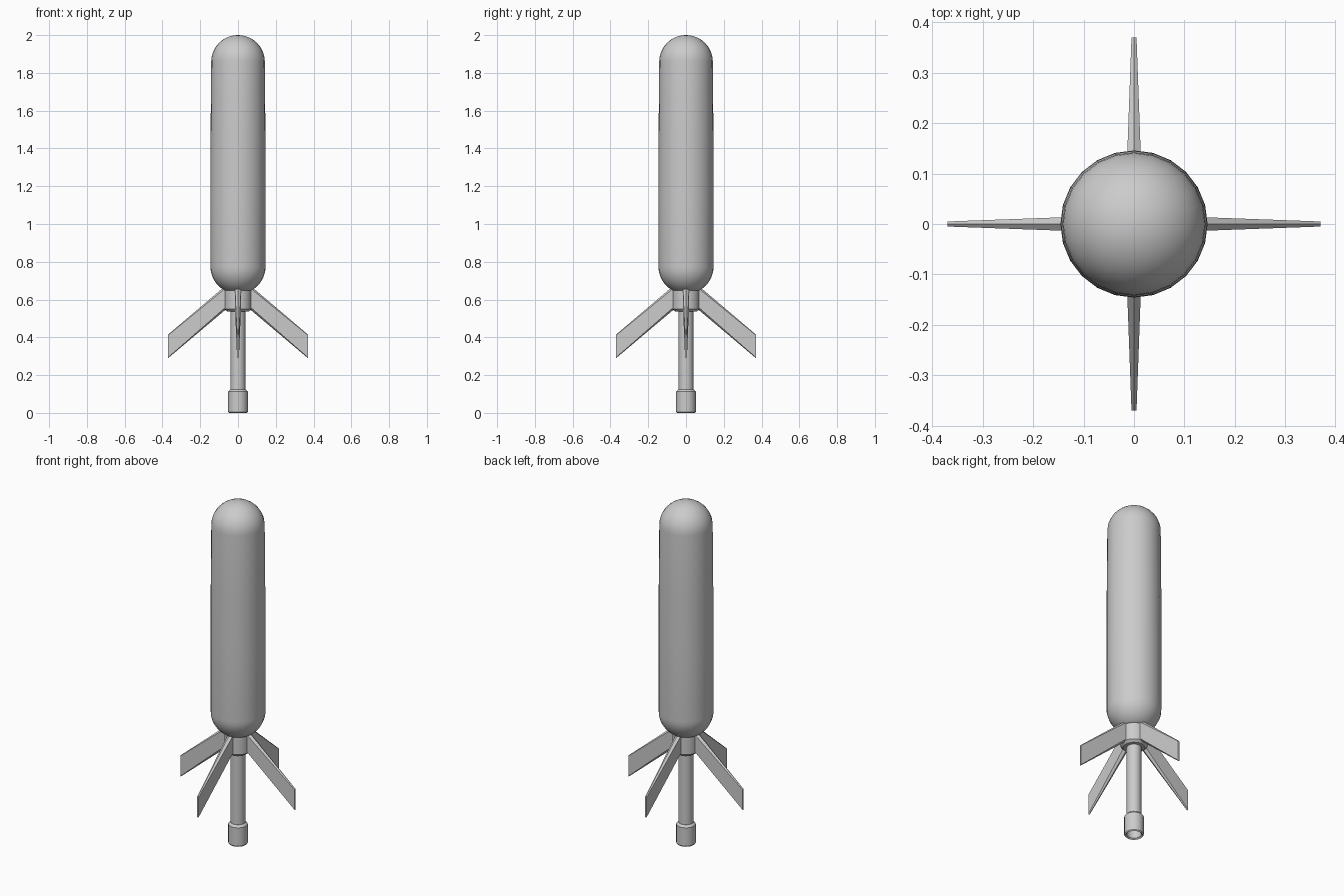
import bpy, bmesh, math

if "Cube" in bpy.data.objects:
    bpy.data.objects.remove(bpy.data.objects["Cube"])


def finish(name, bm, angle=35):
    bmesh.ops.recalc_face_normals(bm, faces=bm.faces)
    me = bpy.data.meshes.new(name)
    bm.to_mesh(me)
    bm.free()
    ob = bpy.data.objects.new(name, me)
    bpy.context.collection.objects.link(ob)
    bpy.ops.object.select_all(action='DESELECT')
    ob.select_set(True)
    bpy.context.view_layer.objects.active = ob
    bpy.ops.object.shade_smooth_by_angle(angle=math.radians(angle))
    return ob


def lathe(name, profile, sides=24):
    """Spin (radius, z) points about z; radius 0 closes the shape at a pole."""
    bm = bmesh.new()
    rings = []
    for r, z in profile:
        if r < 1e-5:
            rings.append([bm.verts.new((0, 0, z))] * sides)
        else:
            rings.append([bm.verts.new((r * math.cos(2 * math.pi * i / sides),
                                        r * math.sin(2 * math.pi * i / sides), z))
                          for i in range(sides)])
    for a, b in zip(rings, rings[1:]):
        for i in range(sides):
            j = (i + 1) % sides
            quad = list(dict.fromkeys((a[i], a[j], b[j], b[i])))
            if len(quad) > 2:
                bm.faces.new(quad)
    return finish(name, bm)


def arc(rad, height, zc, a0, a1, n):
    angles = [math.radians(a0 + (a1 - a0) * i / n) for i in range(n + 1)]
    return [(rad * math.cos(a), zc + height * math.sin(a)) for a in angles]


# Main body: capsule with a slightly wider lower end
lathe("body", [(0, 0.645)] + arc(0.146, 0.145, 0.775, -62, 0, 8)
      + [(0.146, 1.2), (0.145, 1.5)] + arc(0.142, 0.14, 1.86, 0, 90, 10))

# Collar carrying the fins
lathe("fin_collar", [(0, 0.66), (0.072, 0.66), (0.072, 0.55), (0.058, 0.537), (0, 0.537)])

# Tail tube
lathe("tail_tube", [(0, 0.56), (0.039, 0.56), (0.039, 0.1), (0, 0.1)])

# Hollow end cap
lathe("end_cap", [(0, 0.125), (0.04, 0.125), (0.052, 0.113), (0.052, 0.006),
                  (0.047, 0), (0.039, 0.006), (0.036, 0.07), (0, 0.07)])


# Four swept tapered fins with ridged edges
def fin(name, turn):
    bm = bmesh.new()
    ends = []
    for x, top, bot, t, c in ((0.04, 0.695, 0.568, 0.017, 0.014),
                              (0.37, 0.415, 0.29, 0.005, 0.004)):
        sec = [(0, top), (t, top - c), (t, bot + c), (0, bot), (-t, bot + c), (-t, top - c)]
        ca, sa = math.cos(turn), math.sin(turn)
        ends.append([bm.verts.new((x * ca - y * sa, x * sa + y * ca, z)) for y, z in sec])
    a, b = ends
    for i in range(6):
        j = (i + 1) % 6
        bm.faces.new((a[i], a[j], b[j], b[i]))
    bm.faces.new(a)
    bm.faces.new(b)
    finish(name, bm, 20)


for k, side in enumerate(("right", "back", "left", "front")):
    fin("fin_" + side, k * math.pi / 2)
